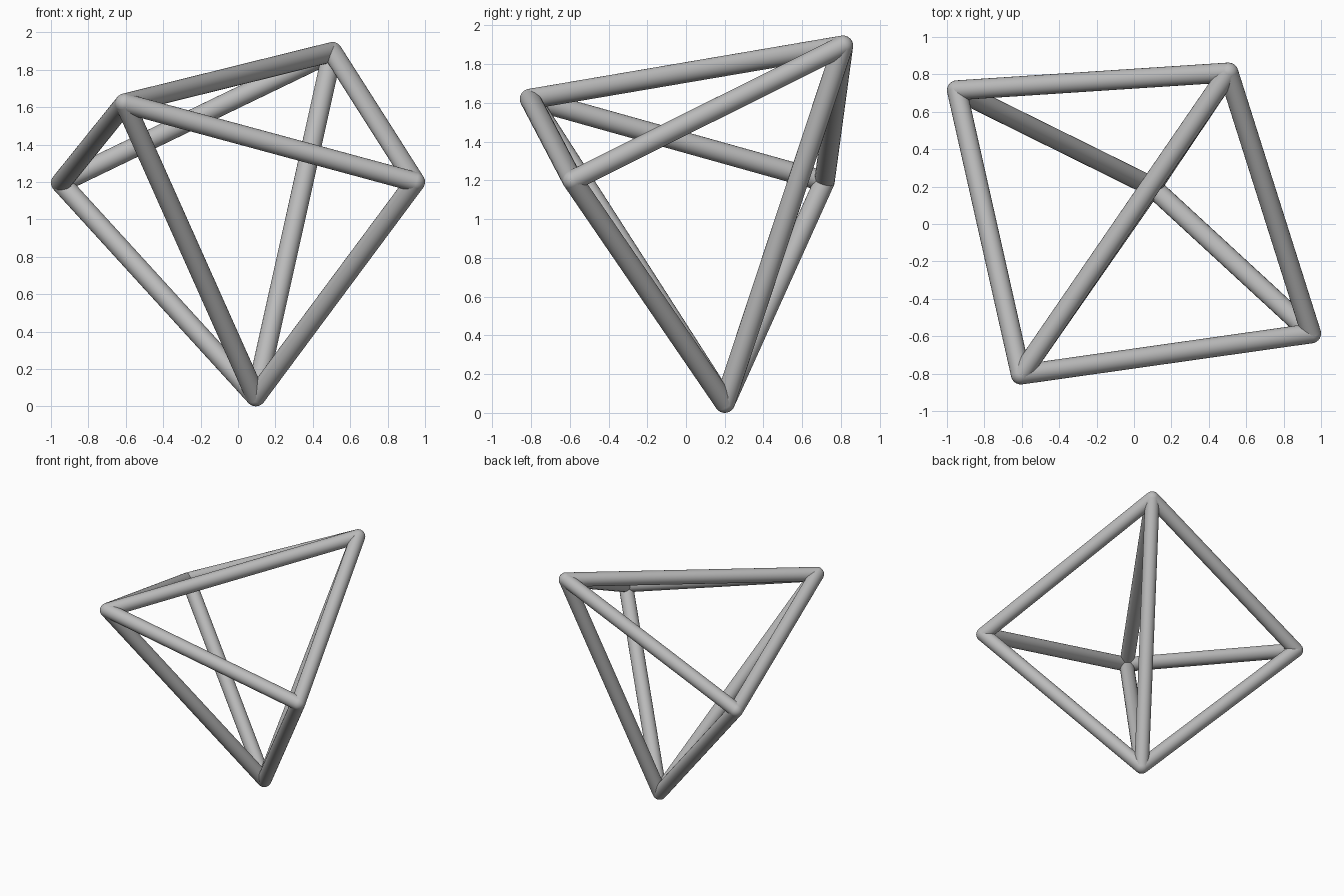
import bpy
import math
from mathutils import Vector

cube = bpy.data.objects.get("Cube")
if cube:
    bpy.data.objects.remove(cube, do_unlink=True)

RADIUS = 0.053
SIDES = 24

grey = bpy.data.materials.new("plain grey")
grey.use_nodes = True
grey.diffuse_color = (0.5, 0.5, 0.5, 1)
grey.node_tree.nodes["Principled BSDF"].inputs["Base Color"].default_value = grey.diffuse_color

# Joints: a three-cornered ring with an apex on each side
corners = {
    "bottom": Vector((0.095, 0.20, RADIUS)),
    "front": Vector((-0.605, -0.805, 1.62)),
    "back": Vector((0.505, 0.81, 1.895)),
}
apexes = {
    "left": Vector((0.947, -0.585, 1.20)),
    "right": Vector((-0.947, 0.715, 1.195)),
}


def finish(name):
    obj = bpy.context.object
    obj.name = name
    obj.data.materials.append(grey)
    bpy.ops.object.shade_smooth_by_angle(angle=math.radians(40))
    return obj


def bar(name, start, end):
    axis = end - start
    bpy.ops.mesh.primitive_cylinder_add(
        vertices=SIDES, radius=RADIUS, depth=axis.length, location=(start + end) / 2,
        rotation=axis.to_track_quat("Z", "Y").to_euler(), end_fill_type="NOTHING")
    finish(name)


# Ring bars
names = list(corners)
for i, a in enumerate(names):
    b = names[(i + 1) % len(names)]
    bar(f"ring_bar_{a}_{b}", corners[a], corners[b])

# Bars from each apex to the ring
for side, tip in apexes.items():
    for name, point in corners.items():
        bar(f"{side}_bar_{name}", tip, point)

# Rounded joints
for name, point in {**corners, **apexes}.items():
    bpy.ops.mesh.primitive_uv_sphere_add(
        segments=SIDES, ring_count=SIDES // 2, radius=RADIUS, location=point)
    finish(f"{name}_joint")
